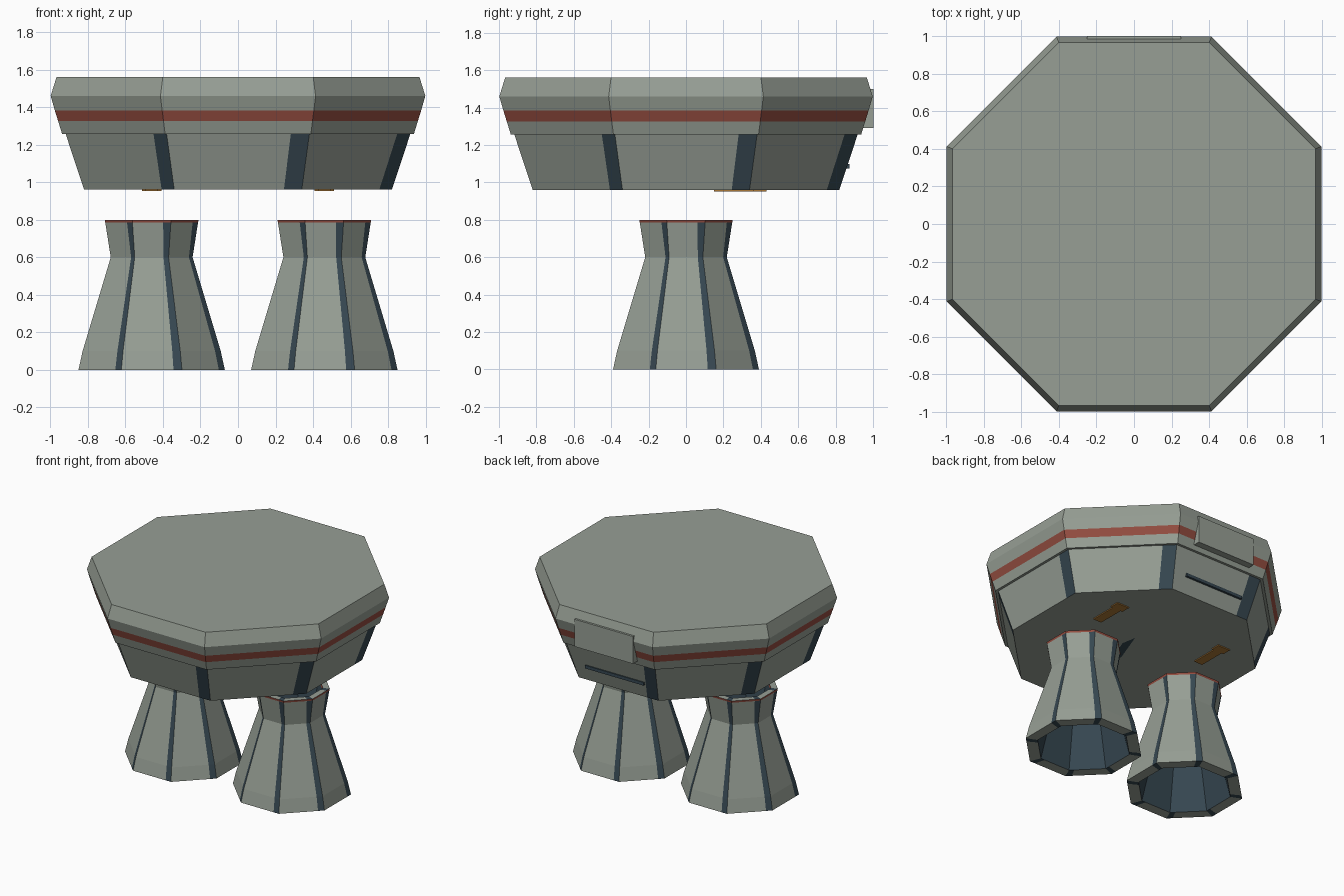
import bpy, bmesh, math
from mathutils import Vector

if "Cube" in bpy.data.objects:
    bpy.data.objects.remove(bpy.data.objects["Cube"])


def material(name, r, g, b):
    m = bpy.data.materials.new(name)
    lin = [((c / 255 + 0.055) / 1.055) ** 2.4 for c in (r, g, b)]
    m.diffuse_color = (*lin, 1)
    m.use_nodes = True
    m.node_tree.nodes["Principled BSDF"].inputs["Base Color"].default_value = m.diffuse_color
    return m


GREY, DARK, RED, OCHRE = range(4)
MATS = [material("stone grey", 151, 159, 149),
        material("dark slate blue", 54, 71, 81),
        material("brick red", 148, 77, 64),
        material("ochre brown", 172, 120, 54)]


def finish(bm, name, loc=(0, 0, 0)):
    bmesh.ops.recalc_face_normals(bm, faces=bm.faces)
    me = bpy.data.meshes.new(name)
    bm.to_mesh(me)
    bm.free()
    for m in MATS:
        me.materials.append(m)
    ob = bpy.data.objects.new(name, me)
    ob.location = loc
    bpy.context.collection.objects.link(ob)
    return ob


def ring(bm, apothem, z, frac):
    """Octagon whose sides are split near their right end for the corner stripe."""
    r = apothem / math.cos(math.pi / 8)
    c = [Vector((r * math.cos(math.pi / 8 + i * math.pi / 4),
                 r * math.sin(math.pi / 8 + i * math.pi / 4), z)) for i in range(8)]
    out = []
    for i in range(8):
        out += [bm.verts.new(c[i]), bm.verts.new(c[i].lerp(c[(i + 1) % 8], 1 - frac))]
    return out


def octagon_shell(name, profile, bands, closed, loc=(0, 0, 0)):
    """profile: (apothem, z, stripe share); bands: (colour, stripe colour) per step."""
    bm = bmesh.new()
    rings = [ring(bm, *p) for p in profile]
    for k, colours in enumerate(bands):
        a, b = rings[k], rings[(k + 1) % len(rings)]
        for i in range(16):
            j = (i + 1) % 16
            f = bm.faces.new((a[i], a[j], b[j], b[i]))
            f.material_index = colours[i % 2]
    if not closed:
        bm.faces.new(rings[0])
        bm.faces.new(rings[-1])
    return finish(bm, name, loc)


def box(name, lo, hi, colour):
    bm = bmesh.new()
    bmesh.ops.create_cube(bm, size=1)
    for v in bm.verts:
        v.co = [lo[i] if v.co[i] < 0 else hi[i] for i in range(3)]
    for f in bm.faces:
        f.material_index = colour
    return finish(bm, name)


PLAIN, STRIPED, ALL_RED, ALL_DARK = (GREY, GREY), (GREY, DARK), (RED, RED), (DARK, DARK)

# Octagonal platform with corner stripes below and a red belt above
octagon_shell("platform",
              [(0.82, 0.96, 0.14), (0.918, 1.257, 0.13), (0.937, 1.257, 0.13),
               (0.958, 1.325, 0.13), (0.976, 1.383, 0.13), (0.998, 1.46, 0.13),
               (0.967, 1.56, 0.13)],
              [STRIPED, PLAIN, PLAIN, ALL_RED, PLAIN, PLAIN], False)

# Two hollow flared nozzles
for side, x in (("left", -0.46), ("right", 0.46)):
    octagon_shell(side + "_nozzle",
                  [(0.39, 0, 0.14), (0.368, 0.1, 0.14), (0.218, 0.6, 0.15),
                   (0.247, 0.785, 0.2), (0.25, 0.8, 0.2), (0.205, 0.8, 0.2),
                   (0.202, 0.785, 0.2), (0.17, 0.6, 0.15), (0.31, 0, 0.14)],
                  [STRIPED, STRIPED, STRIPED, ALL_RED, STRIPED, ALL_RED,
                   ALL_DARK, ALL_DARK, STRIPED], True, (x, 0, 0))
    # T-shaped bracket on the underside
    box(side + "_bracket_stem", (x - 0.035, 0.15, 0.952), (x + 0.035, 0.36, 0.961), OCHRE)
    box(side + "_bracket_head", (x - 0.052, 0.36, 0.952), (x + 0.052, 0.43, 0.961), OCHRE)

# Back plate and the slot below it
box("back_plate", (-0.25, 0.95, 1.29), (0.25, 1.002, 1.5), GREY)
box("back_slot", (-0.25, 0.83, 1.073), (0.25, 0.874, 1.097), DARK)

# Dark painted wedge in the middle of the underside
bm = bmesh.new()
f = bm.faces.new([bm.verts.new(p) for p in
                  ((0.0, -0.14, 0.957), (0.05, -0.17, 0.957),
                   (0.12, 0.02, 0.957), (0.1, 0.13, 0.957))])
f.material_index = DARK
bmesh.ops.solidify(bm, geom=bm.faces[:], thickness=0.004)
finish(bm, "underside_patch")
